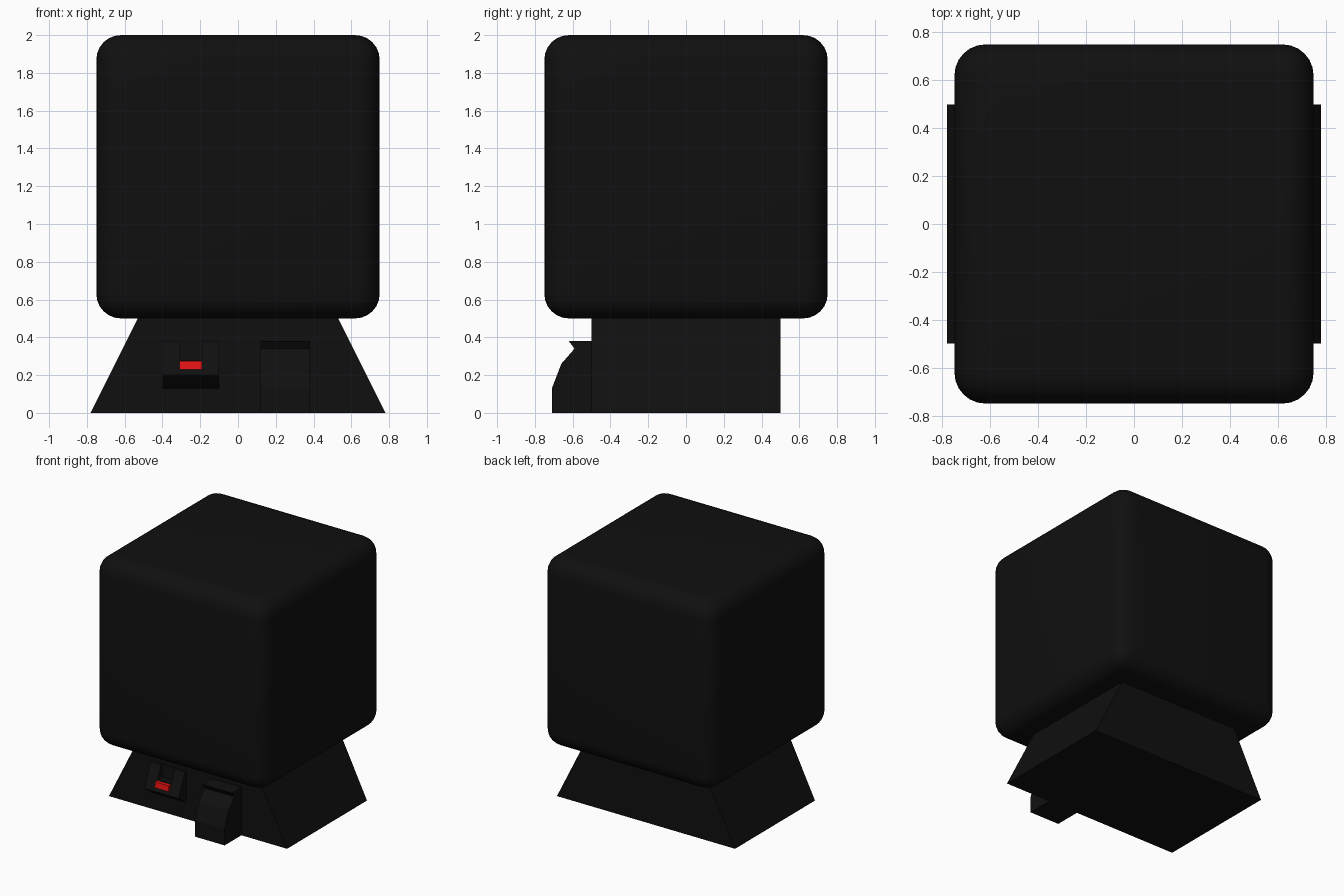
import bpy, bmesh

if "Cube" in bpy.data.objects:
    bpy.data.objects.remove(bpy.data.objects["Cube"])


def material(name, color):
    m = bpy.data.materials.new(name)
    m.diffuse_color = color
    m.use_nodes = True
    m.node_tree.nodes["Principled BSDF"].inputs["Base Color"].default_value = m.diffuse_color
    return m


BLACK = material("black", (0.005, 0.005, 0.005, 1))
RED = material("red", (0.8, 0.006, 0.006, 1))


def make_object(name, bm, mat):
    bmesh.ops.recalc_face_normals(bm, faces=bm.faces)
    me = bpy.data.meshes.new(name)
    bm.to_mesh(me)
    bm.free()
    ob = bpy.data.objects.new(name, me)
    bpy.context.collection.objects.link(ob)
    me.materials.append(mat)
    return ob


def prism(name, profile, axis, lo, hi, mat=BLACK):
    """Extrude a 2D profile along x (profile = y,z) or y (profile = x,z)."""
    bm = bmesh.new()

    def point(p, d):
        return (d, p[0], p[1]) if axis == "x" else (p[0], d, p[1])

    a = [bm.verts.new(point(p, lo)) for p in profile]
    b = [bm.verts.new(point(p, hi)) for p in profile]
    bm.faces.new(a)
    bm.faces.new(b[::-1])
    n = len(profile)
    for i in range(n):
        j = (i + 1) % n
        bm.faces.new((a[i], b[i], b[j], a[j]))
    return make_object(name, bm, mat)


def select_only(ob):
    bpy.ops.object.select_all(action="DESELECT")
    ob.select_set(True)
    bpy.context.view_layer.objects.active = ob


# Rounded cube container
bm = bmesh.new()
bmesh.ops.create_cube(bm, size=1.5)
bmesh.ops.translate(bm, verts=bm.verts, vec=(0, 0, 1.25))
container = make_object("container", bm, BLACK)
bevel = container.modifiers.new("round", "BEVEL")
bevel.width = 0.13
bevel.segments = 6
select_only(container)
bpy.ops.object.modifier_apply(modifier="round")
bpy.ops.object.shade_smooth_by_angle()

# Flared base
prism("base", [(-0.78, 0), (0.78, 0), (0.53, 0.5), (-0.53, 0.5)], "y", -0.5, 0.5)

# Dispensing chute with a flap lip
prism("chute", [(-0.5, 0), (-0.71, 0), (-0.71, 0.13), (-0.66, 0.26),
                (-0.59, 0.34), (-0.62, 0.38), (-0.5, 0.38)], "x", 0.12, 0.38)

# Coin housing with a notch cut from its top
housing = prism("coin_housing", [(-0.5, 0.13), (-0.6, 0.2), (-0.52, 0.38), (-0.5, 0.38)],
                "x", -0.4, -0.1)
cutter = prism("slot_cutter", [(-0.7, 0.28), (-0.505, 0.28), (-0.505, 0.5), (-0.7, 0.5)],
               "x", -0.31, -0.19)
cutter.hide_render = True
cut = housing.modifiers.new("slot", "BOOLEAN")
cut.operation = "DIFFERENCE"
cut.object = cutter
select_only(housing)
bpy.ops.object.modifier_apply(modifier="slot")
bpy.data.objects.remove(cutter)

# Red coin button
prism("coin_button", [(-0.52, 0.23), (-0.6, 0.23), (-0.595, 0.275), (-0.52, 0.275)],
      "x", -0.31, -0.19, RED)
